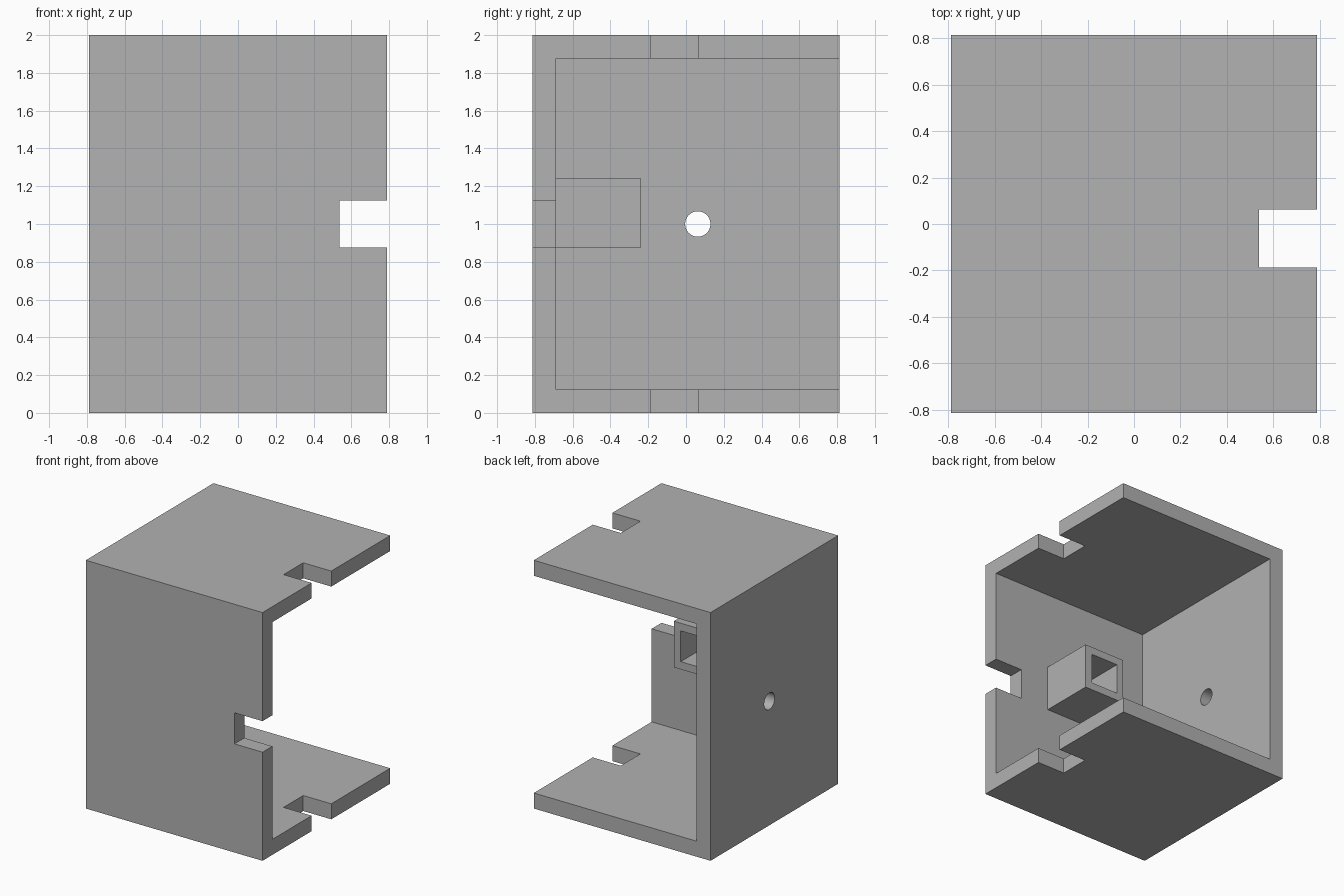
import bpy
import math

cube = bpy.data.objects.get("Cube")
if cube:
    bpy.data.objects.remove(cube, do_unlink=True)

# Overall half sizes, height, wall thickness
HX, HY, H, T = 0.7875, 0.8125, 2.0, 0.125
OVER = 0.1  # overshoot for clean cuts

grey = bpy.data.materials.new("plain grey")
grey.use_nodes = True
colour = (0.445, 0.445, 0.445, 1)
grey.diffuse_color = colour
grey.node_tree.nodes["Principled BSDF"].inputs["Base Color"].default_value = colour


def box(name, x, y, z):
    """Box spanning the given (low, high) ranges."""
    spans = (x, y, z)
    bpy.ops.mesh.primitive_cube_add(size=1, location=[(a + b) / 2 for a, b in spans])
    ob = bpy.context.object
    ob.name = name
    ob.scale = [b - a for a, b in spans]
    bpy.ops.object.transform_apply(location=True, rotation=True, scale=True)
    ob.data.materials.append(grey)
    return ob


def combine(target, tool, operation):
    """Apply a boolean and discard the tool object."""
    mod = target.modifiers.new(operation.lower(), "BOOLEAN")
    mod.operation = operation
    mod.solver = "EXACT"
    mod.object = tool
    bpy.context.view_layer.objects.active = target
    bpy.ops.object.modifier_apply(modifier=mod.name)
    bpy.data.objects.remove(tool, do_unlink=True)


# Housing shell, open at the back and right side
housing = box("housing", (-HX, HX), (-HY, HY), (0, H))
combine(housing, box("cavity", (T - HX, HX + OVER), (T - HY, HY + OVER), (T, H - T)), "DIFFERENCE")

# Notch through the top and bottom plates, then through the front wall
notch_x = (HX - 0.25, HX + OVER)
combine(housing, box("plate_notch", notch_x, (-0.1875, 0.0625), (-OVER, H + OVER)), "DIFFERENCE")
combine(housing, box("front_notch", notch_x, (-HY - OVER, -0.5), (0.875, 1.125)), "DIFFERENCE")

# Square socket on the inside of the front wall
x0, z0, size, rim = -0.095, 0.872, 0.372, 0.062
back = -0.24
combine(housing, box("socket", (x0, x0 + size), (-HY + T / 2, back), (z0, z0 + size)), "UNION")
combine(housing, box("socket_hole", (x0 + rim, x0 + size - rim), (T - HY, back + OVER),
                     (z0 + rim, z0 + size - rim)), "DIFFERENCE")

# Round hole in the side wall
bpy.ops.mesh.primitive_cylinder_add(vertices=48, radius=0.067, depth=0.4,
                                    location=(-HX, 0.0625, 1.0), rotation=(0, math.pi / 2, 0))
drill = bpy.context.object
drill.data.materials.append(grey)
combine(housing, drill, "DIFFERENCE")

# One clean material slot, smooth bore with crisp edges
housing.data.materials.clear()
housing.data.materials.append(grey)
bpy.ops.object.select_all(action="DESELECT")
housing.select_set(True)
bpy.context.view_layer.objects.active = housing
bpy.ops.object.shade_smooth_by_angle(angle=math.radians(30))
